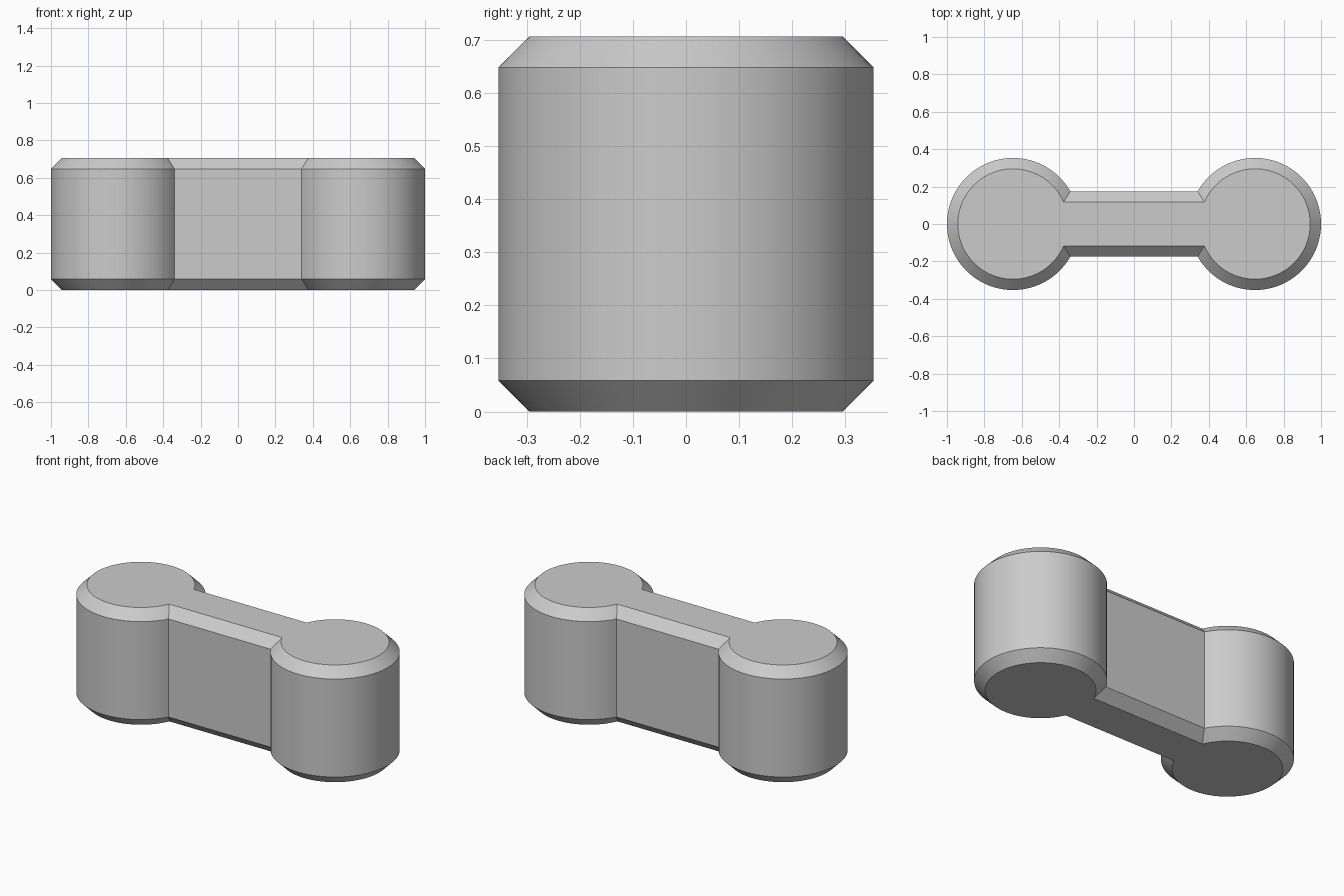
import bpy
import bmesh
from math import asin, cos, sin, pi, radians

old = bpy.data.objects.get("Cube")
if old:
    bpy.data.objects.remove(old, do_unlink=True)

HEIGHT = 0.706
RADIUS = 0.353      # rounded ends
WEB = 0.175         # half thickness of the connecting web
CHAMFER = 0.058
CENTRE = 1 - RADIUS
STEPS = 64          # segments per rounded end


def outline(inset):
    """Dumbbell outline, moved inward by the inset."""
    r, w = RADIUS - inset, WEB - inset
    start = pi - asin(w / r)
    arc = [start * (2 * i / STEPS - 1) for i in range(STEPS + 1)]
    end = [(CENTRE + r * cos(a), r * sin(a)) for a in arc]
    return end + [(-x, -y) for x, y in end]


# Grey material
grey = bpy.data.materials.new("light grey")
grey.use_nodes = True
colour = (0.6, 0.6, 0.6, 1)
grey.diffuse_color = colour
grey.node_tree.nodes["Principled BSDF"].inputs["Base Color"].default_value = colour

# Link body: chamfered outline lofted through four levels
bm = bmesh.new()
levels = [(0, CHAMFER), (CHAMFER, 0), (HEIGHT - CHAMFER, 0), (HEIGHT, CHAMFER)]
rings = [[bm.verts.new((x, y, z)) for x, y in outline(inset)] for z, inset in levels]
for low, high in zip(rings, rings[1:]):
    for i in range(len(low)):
        j = (i + 1) % len(low)
        bm.faces.new((low[i], low[j], high[j], high[i]))

# Flat bottom and top caps
bm.faces.new(reversed(rings[0]))
bm.faces.new(rings[-1])
bmesh.ops.recalc_face_normals(bm, faces=bm.faces)

mesh = bpy.data.meshes.new("link_body")
bm.to_mesh(mesh)
bm.free()
mesh.materials.append(grey)
body = bpy.data.objects.new("link_body", mesh)
bpy.context.collection.objects.link(body)

# Smooth round walls, crisp chamfer edges
bpy.ops.object.select_all(action="DESELECT")
body.select_set(True)
bpy.context.view_layer.objects.active = body
bpy.ops.object.shade_smooth_by_angle(angle=radians(30))
